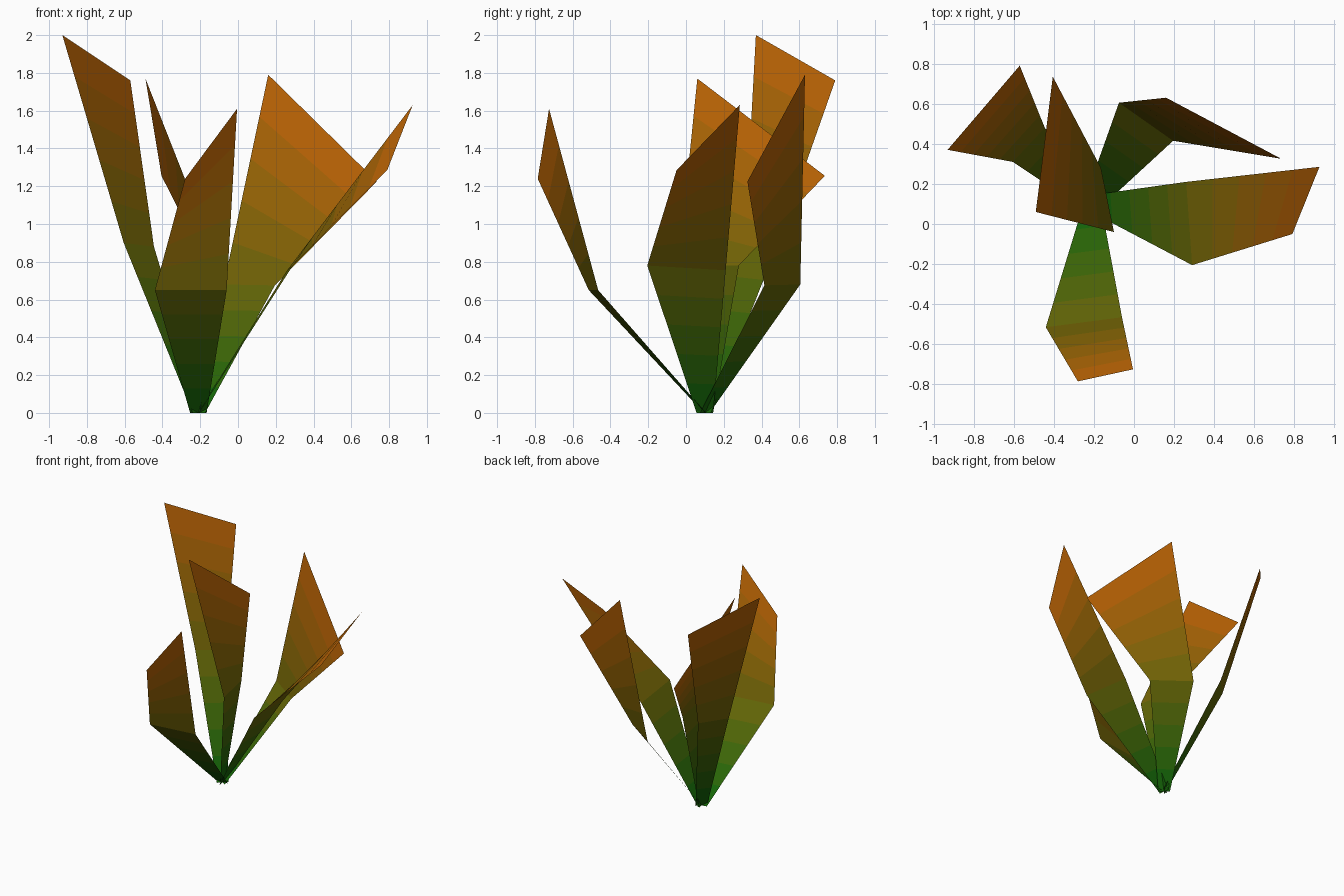
import bpy, bmesh
from mathutils import Vector

if "Cube" in bpy.data.objects:
    bpy.data.objects.remove(bpy.data.objects["Cube"])

ROOT = Vector((-0.21, 0.10, 0.0))   # common point the leaves grow from
HALF_WIDTH = 0.044                  # half width of a leaf at its foot
BANDS = 5                           # colour bands per leaf segment
GREEN, ORANGE = Vector((0.075, 0.40, 0.065)), Vector((0.76, 0.39, 0.05))

# Shared colour ramp, green at the foot to orange at the tip
ramp = []
for i in range(2 * BANDS):
    c = GREEN.lerp(ORANGE, (i + 0.5) / (2 * BANDS))
    mat = bpy.data.materials.new(f"leaf_colour_{i + 1}")
    mat.diffuse_color = (*[v ** 2.2 for v in c], 1)
    mat.use_nodes = True
    mat.node_tree.nodes["Principled BSDF"].inputs["Base Color"].default_value = mat.diffuse_color
    ramp.append(mat)


def leaf(name, mid, tip):
    """One folded leaf: foot edge, middle edge and slanted tip edge."""
    mid, tip = [Vector(p) for p in mid], [Vector(p) for p in tip]
    across = mid[1] - mid[0]
    across.z = 0
    across = across.normalized() * HALF_WIDTH
    rows = [(ROOT - across, ROOT + across), mid, tip]

    bm = bmesh.new()
    edges = []
    for s in range(2):
        for b in range(BANDS + (s == 1)):
            t = b / BANDS
            edges.append([bm.verts.new(rows[s][k].lerp(rows[s + 1][k], t)) for k in (0, 1)])
    for i, (lo, hi) in enumerate(zip(edges, edges[1:])):
        face = bm.faces.new((lo[0], lo[1], hi[1], hi[0]))
        face.material_index = i
    # upper side of the leaf faces the sky
    bm.normal_update()
    if sum(f.normal.z * f.calc_area() for f in bm.faces) < 0:
        bmesh.ops.reverse_faces(bm, faces=bm.faces[:])

    mesh = bpy.data.meshes.new(name)
    bm.to_mesh(mesh)
    bm.free()
    for mat in ramp:
        mesh.materials.append(mat)
    bpy.context.collection.objects.link(bpy.data.objects.new(name, mesh))


# Five leaves, each given by its middle edge and tip edge
leaf("tall_left_leaf",
     [(-0.605, 0.31, 0.90), (-0.445, 0.48, 0.88)],
     [(-0.93, 0.37, 2.00), (-0.57, 0.79, 1.76)])
leaf("front_leaf",
     [(-0.44, -0.515, 0.65), (-0.06, -0.465, 0.65)],
     [(-0.28, -0.785, 1.24), (-0.005, -0.725, 1.61)])
leaf("right_leaf",
     [(0.29, -0.205, 0.78), (0.26, 0.21, 0.755)],
     [(0.79, -0.05, 1.285), (0.925, 0.285, 1.63)])
leaf("back_leaf",
     [(0.195, 0.415, 0.675), (-0.075, 0.605, 0.68)],
     [(0.735, 0.325, 1.225), (0.16, 0.63, 1.79)])
leaf("inner_leaf",
     [(-0.10, -0.04, 0.78), (-0.165, 0.28, 0.78)],
     [(-0.49, 0.06, 1.77), (-0.405, 0.735, 1.255)])
